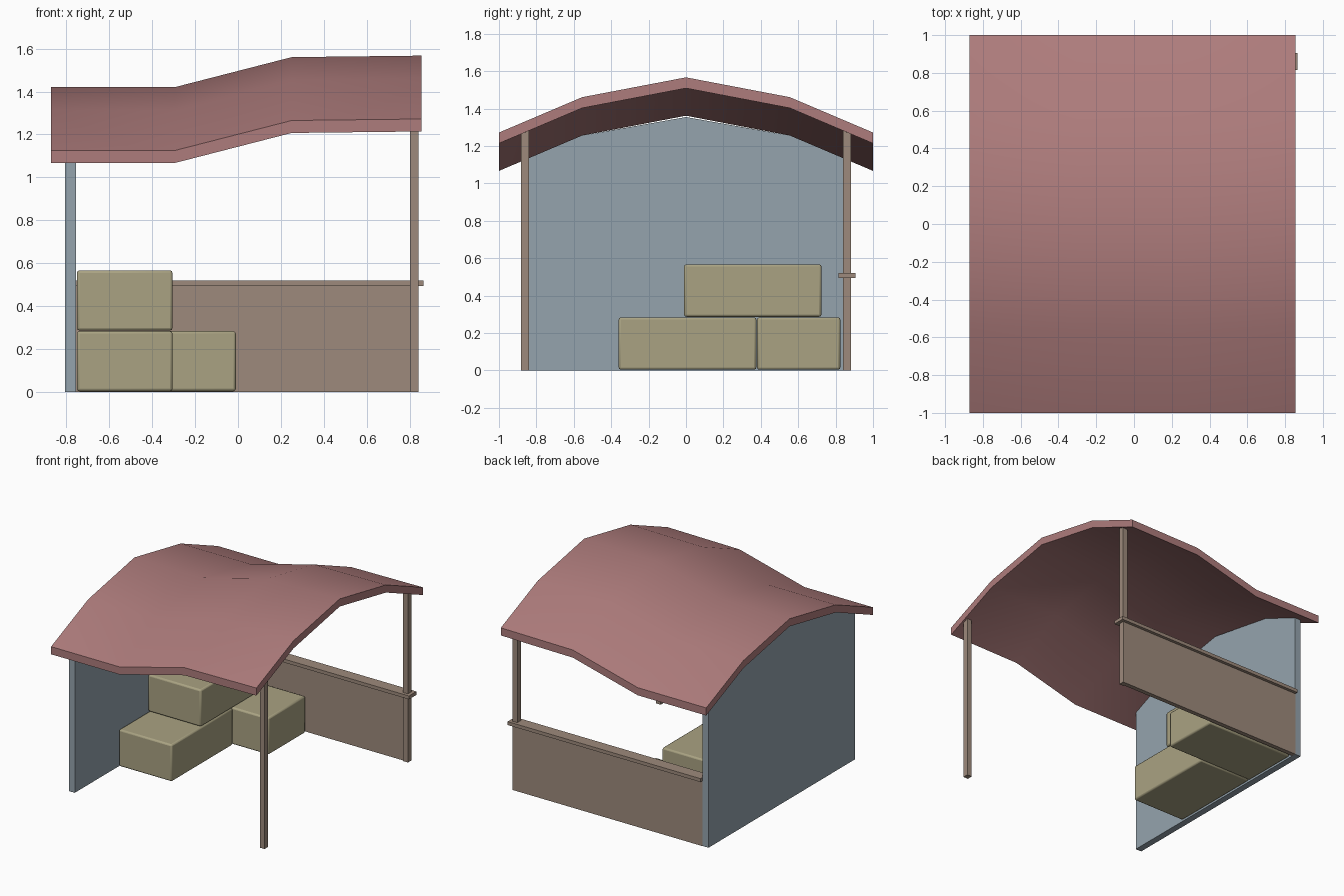
import bpy
import bmesh
import math

cube = bpy.data.objects.get("Cube")
if cube:
    bpy.data.objects.remove(cube, do_unlink=True)


def make_material(name, color):
    mat = bpy.data.materials.new(name)
    mat.use_nodes = True
    mat.diffuse_color = (*color, 1)
    mat.node_tree.nodes["Principled BSDF"].inputs["Base Color"].default_value = (*color, 1)
    return mat


ROOF = make_material("dusty red roof", (0.42, 0.20, 0.20))
WALL = make_material("blue grey wall", (0.30, 0.37, 0.42))
WOOD = make_material("brown wood", (0.34, 0.255, 0.20))
STRAW = make_material("straw", (0.40, 0.365, 0.225))


def finish(name, bm, mat):
    bmesh.ops.recalc_face_normals(bm, faces=bm.faces)
    mesh = bpy.data.meshes.new(name)
    bm.to_mesh(mesh)
    bm.free()
    mesh.materials.append(mat)
    obj = bpy.data.objects.new(name, mesh)
    bpy.context.collection.objects.link(obj)
    return obj


def smooth(obj, degrees):
    bpy.ops.object.select_all(action="DESELECT")
    obj.select_set(True)
    bpy.context.view_layer.objects.active = obj
    bpy.ops.object.shade_smooth_by_angle(angle=math.radians(degrees))


def box(name, low, high, mat, bevel=0):
    bm = bmesh.new()
    bmesh.ops.create_cube(bm, size=1)
    for v in bm.verts:
        v.co = [b if c > 0 else a for a, b, c in zip(low, high, v.co)]
    obj = finish(name, bm, mat)
    if bevel:
        mod = obj.modifiers.new("soft edges", "BEVEL")
        mod.width = bevel
        mod.segments = 2
        smooth(obj, 50)
    return obj


# Sagging roof: a ridge line in x combined with an arched section in y
ridge = [(-0.87, 1.42), (-0.295, 1.42), (0.25, 1.56), (0.855, 1.567)]
arch = [(-1, 0.295), (-0.555, 0.106), (0, 0), (0.555, 0.106), (1, 0.295)]
thickness = 0.058
bm = bmesh.new()
grid = [[bm.verts.new((x, y, z - drop)) for y, drop in arch] for x, z in ridge]
for a, b in zip(grid, grid[1:]):
    for j in range(len(arch) - 1):
        bm.faces.new((a[j], b[j], b[j + 1], a[j + 1]))
sheet = bm.faces[:]
extruded = bmesh.ops.extrude_face_region(bm, geom=sheet, use_keep_orig=True)
for v in extruded["geom"]:
    if isinstance(v, bmesh.types.BMVert):
        v.co.z -= thickness
roof = finish("roof", bm, ROOF)
smooth(roof, 35)

# End wall with its top cut to the arch of the roof
profile = [(-0.88, 0), (-0.88, 1.12), (-0.555, 1.256), (0, 1.355),
           (0.555, 1.256), (0.88, 1.12), (0.88, 0)]
bm = bmesh.new()
face = bm.faces.new([bm.verts.new((-0.805, y, z)) for y, z in profile])
extruded = bmesh.ops.extrude_face_region(bm, geom=[face], use_keep_orig=True)
for v in extruded["geom"]:
    if isinstance(v, bmesh.types.BMVert):
        v.co.x += 0.05
finish("end_wall", bm, WALL)

# Posts at the open end
for name, y in (("front_post", -0.86), ("back_post", 0.86)):
    box(name, (0.8, y - 0.021, 0), (0.84, y + 0.021, 1.28), WOOD)

# Low back wall with a counter board on top
box("low_back_wall", (-0.755, 0.848, 0), (0.839, 0.882, 0.5), WOOD)
box("counter_board", (-0.755, 0.815, 0.495), (0.865, 0.905, 0.521), WOOD)

# Stacked bales
bales = {
    "front_bale": ((-0.75, -0.36, 0.004), (-0.305, 0.376, 0.284)),
    "back_bale": ((-0.75, 0.38, 0.004), (-0.01, 0.825, 0.284)),
    "top_bale": ((-0.75, -0.01, 0.287), (-0.305, 0.724, 0.567)),
}
for name, (low, high) in bales.items():
    box(name, low, high, STRAW, 0.012)
